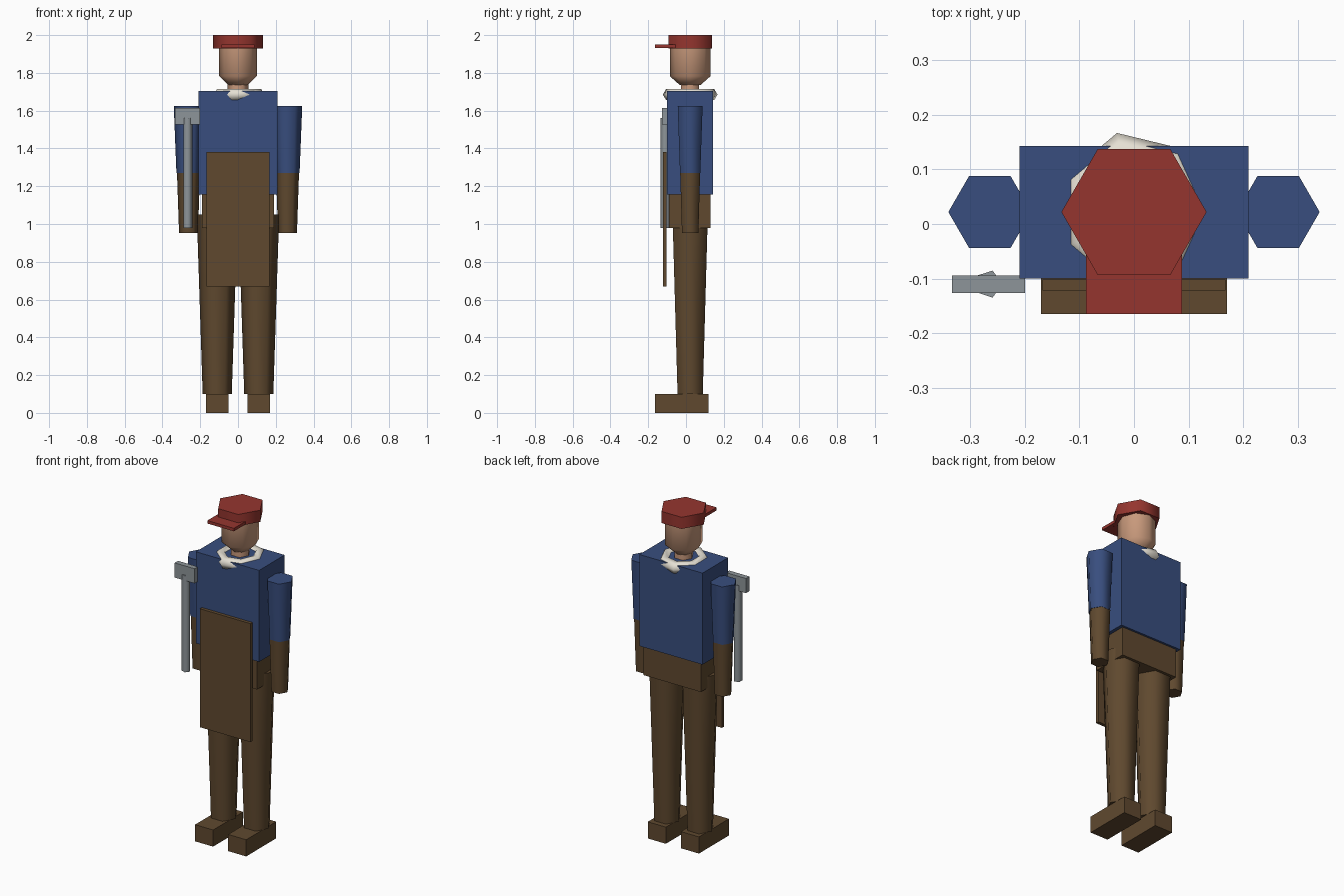
import bpy
import math

if "Cube" in bpy.data.objects:
    bpy.data.objects.remove(bpy.data.objects["Cube"], do_unlink=True)


def material(name, color):
    m = bpy.data.materials.new(name)
    m.use_nodes = True
    m.diffuse_color = (*color, 1)
    m.node_tree.nodes["Principled BSDF"].inputs["Base Color"].default_value = (*color, 1)
    return m


blue = material("shirt blue", (0.04, 0.076, 0.21))
brown = material("leather brown", (0.115, 0.066, 0.028))
red = material("cap red", (0.30, 0.036, 0.028))
skin = material("skin", (0.58, 0.32, 0.20))
cream = material("collar cream", (0.78, 0.74, 0.65))
grey = material("steel grey", (0.27, 0.30, 0.32))

MID = 0.022  # depth of the body axis


def finish(name, mat, smooth=None):
    ob = bpy.context.object
    ob.name = name
    ob.data.materials.clear()
    ob.data.materials.append(mat)
    if smooth:
        bpy.ops.object.shade_smooth_by_angle(angle=math.radians(smooth))
    return ob


def box(name, mat, x, y, z):
    """Box from (min, max) pairs."""
    spans = (x, y, z)
    bpy.ops.mesh.primitive_cube_add(size=1, location=[sum(s) / 2 for s in spans])
    bpy.context.object.scale = [s[1] - s[0] for s in spans]
    bpy.ops.object.transform_apply(location=False, rotation=False, scale=True)
    return finish(name, mat)


def limb(name, mat, x, y, z, r_low, r_high, sides=6):
    """Tapered prism with one corner pointing along +x."""
    bpy.ops.mesh.primitive_cone_add(vertices=sides, radius1=r_low, radius2=r_high,
                                    depth=z[1] - z[0], location=(x, y, sum(z) / 2),
                                    rotation=(0, 0, -math.pi / 2))
    bpy.ops.object.transform_apply(location=False, rotation=True, scale=True)
    return finish(name, mat, 75)


def lathe(name, mat, profile, sides, stretch):
    """Closed revolved shape from (radius, height) points."""
    verts, faces = [], []
    for r, z in profile:
        for i in range(sides):
            a = math.tau * i / sides
            verts.append((r * math.cos(a), MID + stretch * r * math.sin(a), z))
    for k in range(len(profile) - 1):
        for i in range(sides):
            j = (i + 1) % sides
            faces.append((k * sides + i, k * sides + j,
                          (k + 1) * sides + j, (k + 1) * sides + i))
    faces.append(tuple(reversed(range(sides))))
    faces.append(tuple(range(len(verts) - sides, len(verts))))
    mesh = bpy.data.meshes.new(name)
    mesh.from_pydata(verts, [], faces)
    ob = bpy.data.objects.new(name, mesh)
    bpy.context.collection.objects.link(ob)
    bpy.ops.object.select_all(action="DESELECT")
    ob.select_set(True)
    bpy.context.view_layer.objects.active = ob
    return finish(name, mat, 75)


# Body and apron
box("torso", blue, (-0.21, 0.21), (-0.1, 0.143), (1.155, 1.705))
box("pelvis", brown, (-0.19, 0.19), (-0.09, 0.13), (0.98, 1.155))
box("apron", brown, (-0.168, 0.168), (-0.122, -0.102), (0.67, 1.382))

# Arms, legs and feet
for side, s in (("left", 1), ("right", -1)):
    limb(side + "_sleeve", blue, s * 0.264, MID, (1.27, 1.625), 0.062, 0.076)
    limb(side + "_forearm", brown, s * 0.262, MID, (0.953, 1.27), 0.05, 0.061)
    limb(side + "_leg", brown, s * 0.11, MID, (0.1, 1.05), 0.077, 0.108)
    box(side + "_foot", brown, sorted((s * 0.05, s * 0.17)), (-0.165, 0.12), (0, 0.1))

# Collar, neck and head
bpy.ops.mesh.primitive_torus_add(major_segments=7, minor_segments=6, major_radius=0.106,
                                 minor_radius=0.034, location=(0, MID, 1.685))
bpy.context.object.scale.y = 1.06
finish("collar", cream, 75)
limb("neck", skin, 0, MID, (1.68, 1.77), 0.055, 0.055)
lathe("head", skin, [(0.05, 1.735), (0.1, 1.783), (0.1, 1.95)], 8, 1.08)

# Cap
limb("cap_crown", red, 0, MID, (1.93, 2.0), 0.133, 0.133)
box("cap_brim", red, (-0.088, 0.088), (-0.165, -0.04), (1.932, 1.95))

# Hammer
box("hammer_head", grey, (-0.333, -0.2), (-0.126, -0.094), (1.527, 1.615))
limb("hammer_handle", grey, -0.267, -0.11, (0.98, 1.56), 0.026, 0.026, 5)
